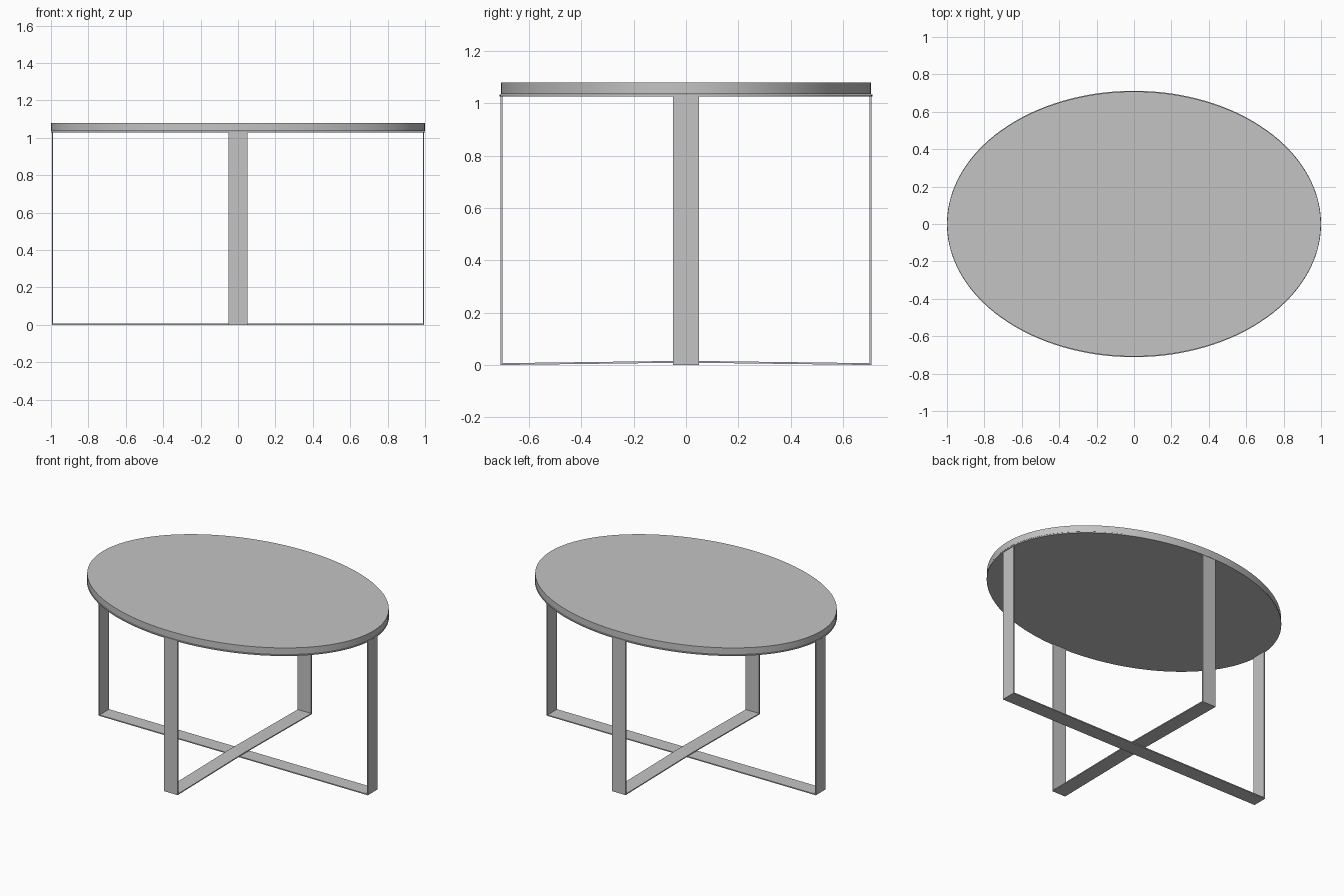
import bpy
import bmesh
from mathutils import Matrix

cube = bpy.data.objects.get("Cube")
if cube:
    bpy.data.objects.remove(cube, do_unlink=True)

grey = bpy.data.materials.new("plain grey")
grey.use_nodes = True
colour = (0.55, 0.55, 0.55, 1)
grey.diffuse_color = colour
grey.node_tree.nodes["Principled BSDF"].inputs["Base Color"].default_value = colour

HEIGHT = 1.08
PLATE_BOTTOM = 1.027
SLAB_BOTTOM = 1.036
LEG_WIDTH = 0.1
STRAP = 0.007
RX, RY = 1.0, 0.71


def finish(name, bm):
    bmesh.ops.recalc_face_normals(bm, faces=bm.faces)
    mesh = bpy.data.meshes.new(name)
    bm.to_mesh(mesh)
    bm.free()
    mesh.materials.append(grey)
    obj = bpy.data.objects.new(name, mesh)
    bpy.context.collection.objects.link(obj)
    return obj


def oval(name, rx, ry, bottom, top):
    """Elliptical disc with a smooth rim and crisp edges."""
    bm = bmesh.new()
    place = Matrix.Translation((0, 0, (bottom + top) / 2)) @ Matrix.Diagonal((rx, ry, 1, 1))
    bmesh.ops.create_cone(bm, cap_ends=True, segments=128, radius1=1, radius2=1,
                          depth=top - bottom, matrix=place)
    obj = finish(name, bm)
    bpy.ops.object.select_all(action="DESELECT")
    bpy.context.view_layer.objects.active = obj
    obj.select_set(True)
    bpy.ops.object.shade_smooth_by_angle()


def strap_frame(name, reach, lift, along_y):
    """Flat strap bent into two legs and a floor bar, raised by lift at its middle."""
    inner = reach - STRAP
    outside = [(-reach, PLATE_BOTTOM), (-reach, 0), (0, lift), (reach, 0), (reach, PLATE_BOTTOM)]
    inside = [(-inner, PLATE_BOTTOM), (-inner, STRAP), (0, lift + STRAP),
              (inner, STRAP), (inner, PLATE_BOTTOM)]
    bm = bmesh.new()

    def row(points):
        return [bm.verts.new((LEG_WIDTH / 2, u, z) if along_y else (u, LEG_WIDTH / 2, z))
                for u, z in points]

    outer, inner_row = row(outside), row(inside)
    faces = [bm.faces.new((outer[i], outer[i + 1], inner_row[i + 1], inner_row[i]))
             for i in range(len(outer) - 1)]
    extruded = bmesh.ops.extrude_face_region(bm, geom=faces, use_keep_orig=True)
    moved = [g for g in extruded["geom"] if isinstance(g, bmesh.types.BMVert)]
    shift = (-LEG_WIDTH, 0, 0) if along_y else (0, -LEG_WIDTH, 0)
    bmesh.ops.translate(bm, verts=moved, vec=shift)
    finish(name, bm)


# Oval top with a thin, slightly proud plate beneath it
oval("table_top", RX - 0.001, RY - 0.002, SLAB_BOTTOM, HEIGHT)
oval("under_plate", RX, RY + 0.002, PLATE_BOTTOM, SLAB_BOTTOM - 0.002)

# Two crossing strap frames; the short one rides over the long one
strap_frame("long_leg_frame", RX - 0.005, 0, False)
strap_frame("short_leg_frame", RY - 0.001, STRAP + 0.002, True)
